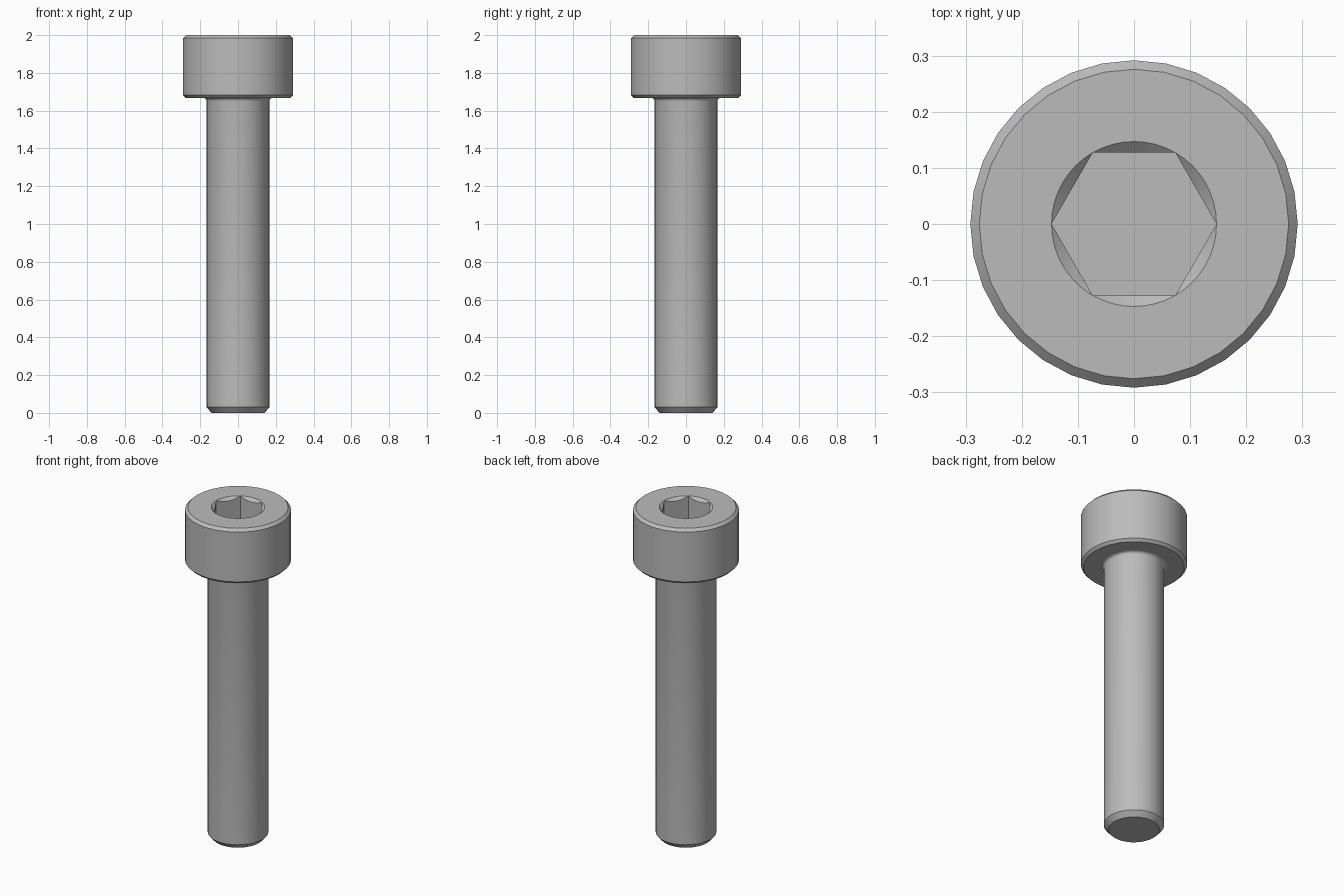
import bpy
import bmesh
from math import cos, sin, pi, radians

SIDES = 32
TOP = 2.0
HEAD_R, HEAD_BASE = 0.2917, 1.667
SHANK_R, FILLET = 0.1667, 0.0167
SOCKET_R, SOCKET_DEPTH = 0.147, 0.167

cube = bpy.data.objects.get("Cube")
if cube:
    bpy.data.objects.remove(cube, do_unlink=True)

steel = bpy.data.materials.new("steel grey")
steel.use_nodes = True
steel.diffuse_color = (0.5, 0.5, 0.5, 1)
steel.node_tree.nodes["Principled BSDF"].inputs["Base Color"].default_value = (0.5, 0.5, 0.5, 1)


def ring(bm, count, point):
    """Closed ring of vertices; point(angle) gives radius and height."""
    verts = []
    for i in range(count):
        a = 2 * pi * i / count
        r, z = point(a)
        verts.append(bm.verts.new((r * cos(a), r * sin(a), z)))
    return verts


def skin(bm, rings):
    """Join neighbouring rings with quads."""
    for low, high in zip(rings, rings[1:]):
        n = len(low)
        for i in range(n):
            j = (i + 1) % n
            bm.faces.new((low[i], low[j], high[j], high[i]))


def lathe(bm, profile):
    rings = [ring(bm, SIDES, lambda a, p=p: p) for p in profile]
    skin(bm, rings)
    return rings


def finish(bm, name):
    bmesh.ops.remove_doubles(bm, verts=bm.verts, dist=0.0002)
    bmesh.ops.recalc_face_normals(bm, faces=bm.faces)
    mesh = bpy.data.meshes.new(name)
    bm.to_mesh(mesh)
    bm.free()
    mesh.materials.append(steel)
    obj = bpy.data.objects.new(name, mesh)
    bpy.context.collection.objects.link(obj)
    bpy.ops.object.select_all(action='DESELECT')
    obj.select_set(True)
    bpy.context.view_layer.objects.active = obj
    bpy.ops.object.shade_smooth_by_angle(angle=radians(30))


# Shank: chamfered tip, straight body, fillet flaring under the head
bm = bmesh.new()
profile = [(0.14, 0), (SHANK_R, 0.03)]
for i in range(5):
    a = pi / 2 * i / 4
    profile.append((SHANK_R + FILLET * (1 - cos(a)), HEAD_BASE - FILLET * (1 - sin(a))))
rings = lathe(bm, profile)
bm.faces.new(rings[0])
finish(bm, "shank")

# Head: underside, bottom chamfer, wall and top chamfer
bm = bmesh.new()
rings = lathe(bm, [(SHANK_R + FILLET, HEAD_BASE), (HEAD_R - 0.015, HEAD_BASE),
                   (HEAD_R, HEAD_BASE + 0.015), (HEAD_R, TOP - 0.016),
                   (HEAD_R - 0.016, TOP)])


# Hexagonal socket with a conical lead-in that meets the flats in arcs
def hex_radius(a):
    return SOCKET_R * cos(pi / 6) / cos(a % (pi / 3) - pi / 6)


STEPS = 48
rim = ring(bm, STEPS, lambda a: (SOCKET_R, TOP))
arcs = ring(bm, STEPS, lambda a: (hex_radius(a), TOP - 0.9 * (SOCKET_R - hex_radius(a))))
floor = ring(bm, STEPS, lambda a: (hex_radius(a), TOP - SOCKET_DEPTH))
skin(bm, [floor, arcs, rim])
bm.faces.new(floor)

# Flat top between the chamfer and the socket rim
edges = []
for loop in (rings[-1], rim):
    for i, v in enumerate(loop):
        edges.append(bm.edges.get((v, loop[i - 1])))
bmesh.ops.triangle_fill(bm, edges=edges, use_beauty=True, normal=(0, 0, 1))
finish(bm, "socket_head")
